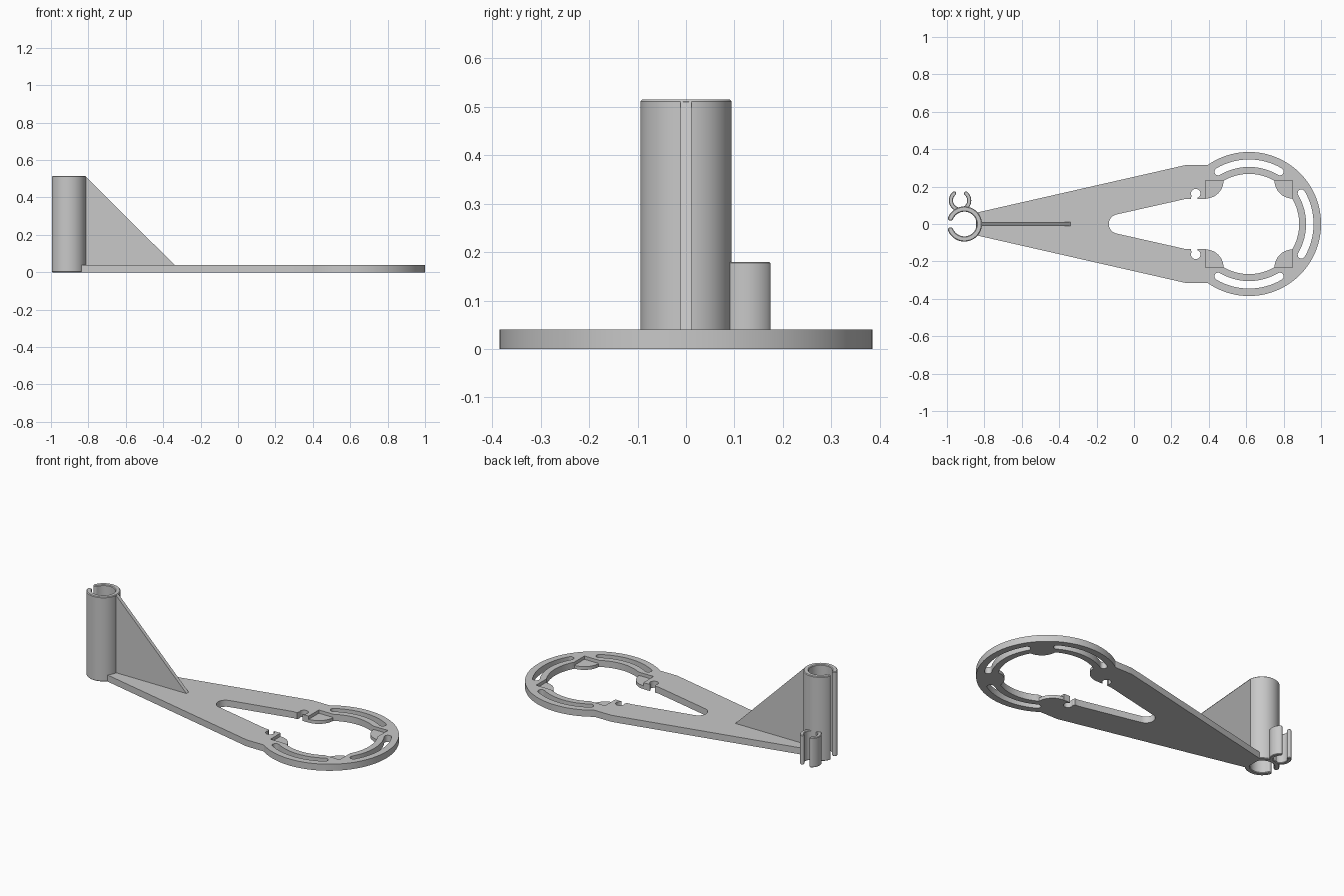
import bpy, bmesh
from math import cos, sin, radians, pi

cube = bpy.data.objects.get("Cube")
if cube:
    bpy.data.objects.remove(cube, do_unlink=True)

grey = bpy.data.materials.new("light_grey")
grey.use_nodes = True
grey.diffuse_color = (0.58, 0.58, 0.58, 1)
grey.node_tree.nodes["Principled BSDF"].inputs["Base Color"].default_value = grey.diffuse_color

RING_X, RING_R, THICK = 0.615, 0.385, 0.04
TUBE_X, TUBE_R = -0.907, 0.094


def arc(cx, cy, r, a0, a1, n=24):
    """Points along an arc, angles in degrees."""
    angles = [radians(a0 + (a1 - a0) * i / n) for i in range(n + 1)]
    return [(cx + r * cos(a), cy + r * sin(a)) for a in angles]


def circle(cx, cy, r, n=64):
    return arc(cx, cy, r, 0, 360, n)[:-1]


def prism(name, points, z0, z1):
    """Extrude a flat outline from z0 to z1."""
    bm = bmesh.new()
    face = bm.faces.new([bm.verts.new((x, y, z0)) for x, y in points])
    new = bmesh.ops.extrude_face_region(bm, geom=[face])["geom"]
    verts = [v for v in new if isinstance(v, bmesh.types.BMVert)]
    bmesh.ops.translate(bm, verts=verts, vec=(0, 0, z1 - z0))
    bmesh.ops.recalc_face_normals(bm, faces=bm.faces)
    mesh = bpy.data.meshes.new(name)
    bm.to_mesh(mesh)
    bm.free()
    mesh.materials.append(grey)
    ob = bpy.data.objects.new(name, mesh)
    bpy.context.collection.objects.link(ob)
    return ob


def activate(ob):
    bpy.ops.object.select_all(action='DESELECT')
    ob.select_set(True)
    bpy.context.view_layer.objects.active = ob


def cut(ob, cutter):
    """Subtract the cutter and discard it."""
    activate(ob)
    mod = ob.modifiers.new("cut", 'BOOLEAN')
    mod.operation, mod.solver, mod.object = 'DIFFERENCE', 'EXACT', cutter
    bpy.ops.object.modifier_apply(modifier=mod.name)
    bpy.data.objects.remove(cutter, do_unlink=True)


def cut_outline(ob, points, z0=-0.1, z1=0.1):
    cut(ob, prism("cutter", points, z0, z1))


def smooth(ob, bevel=0):
    if bevel:
        mod = ob.modifiers.new("edge_bevel", 'BEVEL')
        mod.width, mod.segments, mod.limit_method = bevel, 1, 'ANGLE'
        mod.angle_limit = radians(50)
    activate(ob)
    bpy.ops.object.shade_smooth_by_angle(angle=radians(30))


def band(cx, cy, r_in, r_out, a0, a1, n=24):
    """Arc-shaped strip with rounded ends."""
    mid, half = (r_in + r_out) / 2, (r_out - r_in) / 2
    ends = [(cx + mid * cos(radians(a)), cy + mid * sin(radians(a))) for a in (a0, a1)]
    return (arc(cx, cy, r_out, a0, a1, n)
            + arc(*ends[1], half, a1, a1 + 180, 8)[1:-1]
            + arc(cx, cy, r_in, a1, a0, n)
            + arc(*ends[0], half, a0 + 180, a0 + 360, 8)[1:-1])


# Base plate: tapered arm running into a round mounting ring
outline = ([(-0.845, -0.06), (0.28, -0.316)]
           + arc(RING_X, 0, RING_R, -124.8, 124.8, 96)
           + [(0.28, 0.316), (-0.845, 0.06)])
plate = prism("base_plate", outline, 0, THICK)

# Round opening, leaving a quarter-round pad at each corner
opening = prism("cutter", circle(RING_X, 0, 0.268, 96), -0.1, 0.1)
for sx in (-1, 1):
    for sy in (-1, 1):
        cut_outline(opening, circle(RING_X + sx * 0.233, sy * 0.233, 0.097, 48), -0.2, 0.2)
cut(plate, opening)

# Wedge opening along the arm
cut_outline(plate, arc(-0.083, 0, 0.052, 103, 257, 20)
            + [(0.28, -0.135), (0.45, -0.135), (0.45, 0.135), (0.28, 0.135)])

# Cable notches beside the wedge
for s in (-1, 1):
    cut_outline(plate, circle(0.33, s * 0.163, 0.025, 32))
    cut_outline(plate, [(0.3, s * 0.12), (0.34, s * 0.12), (0.337, s * 0.16), (0.31, s * 0.16)])

# Curved screw slots
for a in (-90, 0, 90):
    cut_outline(plate, band(RING_X, 0, 0.305, 0.345, a - 30.5, a + 30.5, 32))

# Square pocket that lowers the pads
h = 0.233
cut_outline(plate, [(RING_X - h, -h), (RING_X + h, -h), (RING_X + h, h), (RING_X - h, h)],
            THICK / 2, 0.1)
smooth(plate)

# Upright split tube, open on the outer side
tube = prism("split_tube", band(TUBE_X, 0, 0.066, TUBE_R, -157, 157, 64), 0, 0.515)
smooth(tube, 0.004)

# Small clip on the side of the tube
clip = prism("side_clip", band(-0.93, 0.126, 0.038, 0.06, 130, 410, 40), 0, 0.18)
smooth(clip, 0.003)

# Triangular gusset between tube and plate
t = 0.011
gusset = prism("gusset", [(-0.835, 0.02), (-0.32, 0.02), (-0.34, 0.04), (-0.815, 0.512), (-0.835, 0.512)], -t, t)
gusset.rotation_euler = (pi / 2, 0, 0)
